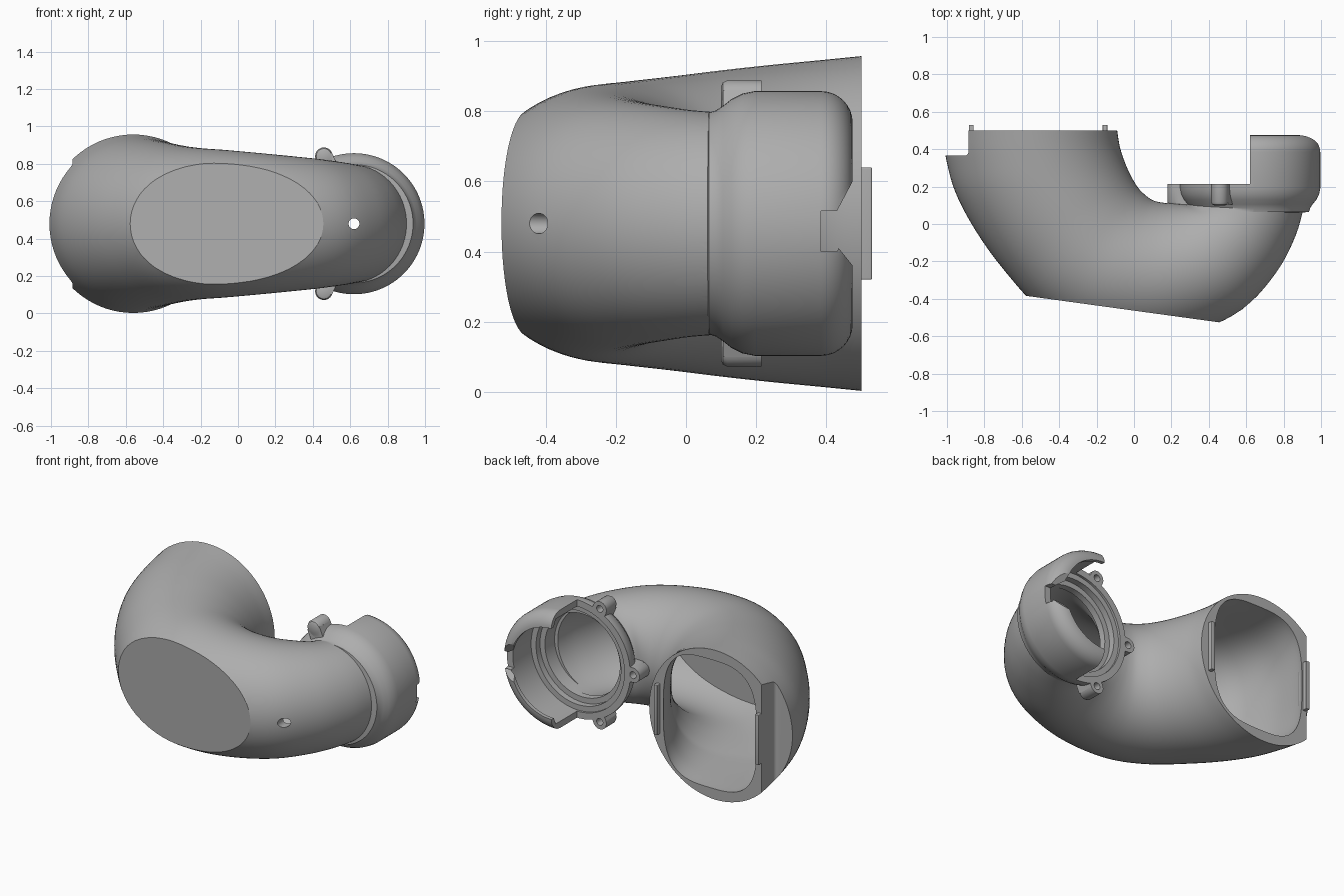
import bpy, bmesh, math
from mathutils import Vector, Matrix

if "Cube" in bpy.data.objects:
    bpy.data.objects.remove(bpy.data.objects["Cube"])

MID = 0.48                      # height of the centre plane
COLLAR_X = 0.62                 # axis of the round outlet
CUT_A, CUT_B = Vector((-0.57, -0.385, 0)), Vector((0.45, -0.525, 0))

grey = bpy.data.materials.new("plain grey")
grey.use_nodes = True
COLOUR = (0.42, 0.42, 0.42, 1)
grey.diffuse_color = COLOUR
grey.node_tree.nodes["Principled BSDF"].inputs["Base Color"].default_value = COLOUR


def finish(bm, name):
    bmesh.ops.recalc_face_normals(bm, faces=bm.faces)
    mesh = bpy.data.meshes.new(name)
    bm.to_mesh(mesh)
    bm.free()
    mesh.materials.append(grey)
    ob = bpy.data.objects.new(name, mesh)
    bpy.context.collection.objects.link(ob)
    return ob


def loft(bm, rings):
    rows = [[bm.verts.new(p) for p in ring] for ring in rings]
    n = len(rows[0])
    for a, b in zip(rows, rows[1:]):
        for i in range(n):
            j = (i + 1) % n
            bm.faces.new((a[i], a[j], b[j], b[i]))
    bm.faces.new(rows[0])
    bm.faces.new(rows[-1])


def box(name, lo, hi, bevel=0):
    bm = bmesh.new()
    lo, hi = Vector(lo), Vector(hi)
    bmesh.ops.create_cube(bm, size=1, matrix=Matrix.Translation((lo + hi) / 2)
                          @ Matrix.Diagonal((hi - lo).to_4d()))
    if bevel:
        bmesh.ops.bevel(bm, geom=bm.edges[:], offset=bevel, segments=4,
                        profile=0.5, affect='EDGES')
    return finish(bm, name)


def turned(name, profile, x, z, steps):
    """Solid of revolution about an axis along y; profile is (radius, y)."""
    bm = bmesh.new()
    loft(bm, [[(x + r * math.cos(math.tau * i / steps), y,
                z + r * math.sin(math.tau * i / steps)) for i in range(steps)]
              for r, y in profile])
    return finish(bm, name)


def combine(target, tool, operation):
    mod = target.modifiers.new("combine", 'BOOLEAN')
    mod.operation, mod.object, mod.solver = operation, tool, 'EXACT'
    bpy.context.view_layer.objects.active = target
    bpy.ops.object.modifier_apply(modifier=mod.name)
    bpy.data.objects.remove(tool)


# Bend stations: inside x, y, outside x, y, half height
STATIONS = [
    (-.09, .50, -1.03, .50, .477), (-.075, .41, -1.005, .35, .465),
    (-.045, .32, -.955, .17, .452), (-.01, .245, -.85, -.03, .437),
    (.025, .19, -.70, -.24, .42), (.06, .155, -.50, -.455, .405),
    (.095, .13, -.25, -.59, .395), (.13, .118, .05, -.625, .38),
    (.165, .113, .33, -.575, .365), (.20, .111, .58, -.455, .35),
    (.24, .108, .76, -.26, .335), (.285, .105, .865, -.06, .322),
    (.31, .12, .915, .12, .315)]


def station(u):
    """Smooth interpolation between the bend stations."""
    last = len(STATIONS) - 1
    i = min(int(u), last - 1)
    t = u - i
    p = [STATIONS[min(max(k, 0), last)] for k in range(i - 1, i + 3)]
    return [b + t / 2 * (c - a + t * (2 * a - 5 * b + 4 * c - d
            + t * (3 * (b - c) + d - a))) for a, b, c, d in zip(*p)]


def bend(name, hollow, steps=60, sides=80):
    rings = []
    for k in range(steps + 1):
        u = k / steps * (len(STATIONS) - 1)
        ix, iy, ox, oy, high = station(u)
        inner, outer = Vector((ix, iy, MID)), Vector((ox, oy, MID))
        power = 2
        if hollow:
            fade = max(0, 1 - u / 3)
            across = (outer - inner).normalized()
            inner += across * (.045 + .055 * fade)
            outer -= across * (.045 + .135 * fade)
            high -= .047 + .02 * fade
            power = 2 + 1.2 * max(0, 1 - u / 6)
        centre, half = (inner + outer) / 2, (outer - inner) / 2
        ring = []
        for s in range(sides):
            c, d = (f(math.tau * s / sides) for f in (math.cos, math.sin))
            e = 2 / power
            ring.append(centre + half * math.copysign(abs(c) ** e, c)
                        + Vector((0, 0, high * math.copysign(abs(d) ** e, d))))
        rings.append(ring)
    if hollow:                  # run the cavity out through the inlet
        rings.insert(0, [p + Vector((0, .1, 0)) for p in rings[0]])
    bm = bmesh.new()
    loft(bm, rings)
    # Slice off the front to leave the flat face
    normal = Vector((CUT_B.y - CUT_A.y, CUT_A.x - CUT_B.x, 0)).normalized()
    bmesh.ops.bisect_plane(bm, geom=bm.verts[:] + bm.edges[:] + bm.faces[:],
                           plane_co=CUT_A - normal * (.05 if hollow else 0),
                           plane_no=normal, clear_outer=True)
    bmesh.ops.holes_fill(bm, edges=[e for e in bm.edges if e.is_boundary])
    return finish(bm, name)


duct = bend("curved_duct", False)

# Flat relief beside the inlet
combine(duct, box("relief", (-1.4, .365, -.3), (-.885, .9, 1.3), .02), 'DIFFERENCE')

# Round outlet collar, its inlet-side half lowered to a flange
arc = [(.287 + .09 * math.cos(a), .385 + .09 * math.sin(a))
       for a in (math.pi / 16 * i for i in range(9))]
collar = turned("collar", [(.27, .06), (.316, .065), (.322, .085), (.335, .105),
                           (.355, .13), (.37, .16), (.377, .195)] + arc,
                COLLAR_X, MID, 96)
combine(collar, box("lowered_half", (0, .215, -.2), (COLLAR_X, .8, 1.2)), 'DIFFERENCE')

# Screw bosses around the flange
holes = []
for degrees in (114, 180, 246):
    a = math.radians(degrees)
    out = Vector((math.cos(a), 0, math.sin(a)))
    hub = Vector((COLLAR_X, 0, MID)) + out * .395
    boss = turned("boss", [(.03, .1), (.041, .105), (.047, .117), (.047, .215)],
                  hub.x, hub.z, 32)
    web = box("web", (-.09, .105, -.047), (0, .215, .047))
    web.data.transform(Matrix.Translation(hub) @ Matrix.Rotation(-a, 4, 'Y'))
    combine(boss, web, 'UNION')
    combine(collar, boss, 'UNION')
    holes.append(turned("screw_hole", [(.022, .13), (.022, .3)], hub.x, hub.z, 24))

combine(duct, collar, 'UNION')

# Hollow interior, stepped outlet bore and screw holes
combine(duct, bend("cavity", True), 'DIFFERENCE')
bore = [(.26, .07), (.265, .16), (.3, .16), (.3, .2), (.335, .2), (.335, .43),
        (.29, .45), (.29, .6)]
combine(duct, turned("bore", bore, COLLAR_X, MID, 96), 'DIFFERENCE')
for hole in holes:
    combine(duct, hole, 'DIFFERENCE')

# Small round hole in the outer wall, in line with the outlet
combine(duct, turned("wall_hole", [(.029, -.7), (.029, -.25)], COLLAR_X, MID, 32),
        'DIFFERENCE')

# Flared notch in the collar rim
bm = bmesh.new()
notch = [(.385, .40), (.385, .515), (.43, .515), (.475, .60), (.6, .75),
         (.6, .25), (.475, .36), (.435, .41), (.43, .40)]
loft(bm, [[(x, y, z) for y, z in notch] for x in (.75, 1.2)])
combine(duct, finish(bm, "notch"), 'DIFFERENCE')

# Locating tabs on the inlet rim
tabs = [box(name, (x - .013, .46, .32), (x + .013, .53, .64), .004)
        for name, x in (("outer_tab", -.87), ("inner_tab", -.155))]

# Smooth shading with crisp edges
bpy.ops.object.select_all(action='DESELECT')
for ob in [duct] + tabs:
    ob.select_set(True)
bpy.context.view_layer.objects.active = duct
bpy.ops.object.shade_smooth_by_angle(angle=math.radians(32))
